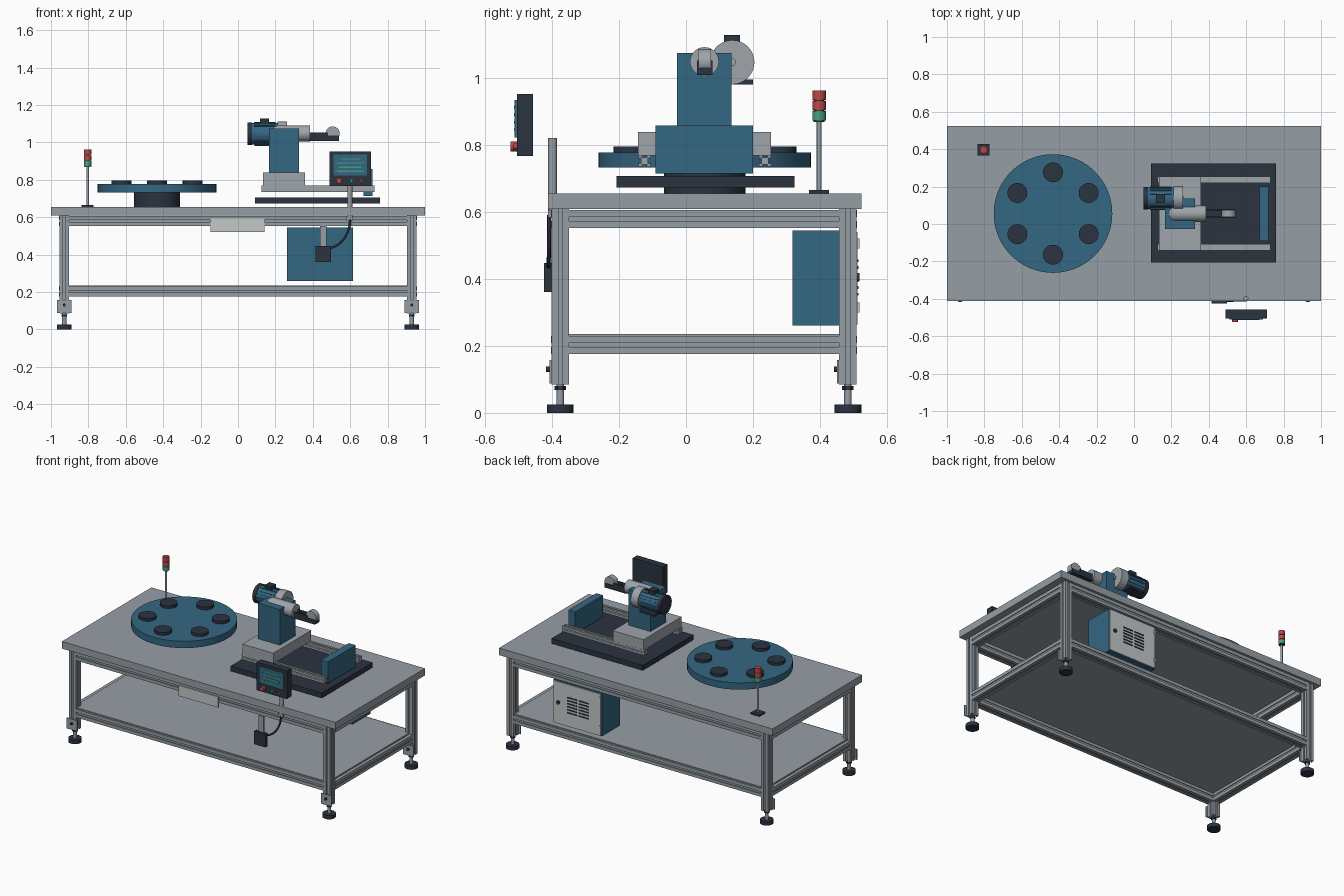
import bpy, bmesh, math
from mathutils import Matrix, Vector

if "Cube" in bpy.data.objects:
    bpy.data.objects.remove(bpy.data.objects["Cube"])


def material(name, hexcode):
    rgb = [int(hexcode[i:i + 2], 16) / 255 for i in (0, 2, 4)]
    lin = [c / 12.92 if c < 0.04 else ((c + 0.055) / 1.055) ** 2.4 for c in rgb]
    m = bpy.data.materials.new(name)
    m.diffuse_color = (*lin, 1)
    m.use_nodes = True
    m.node_tree.nodes["Principled BSDF"].inputs["Base Color"].default_value = m.diffuse_color
    return m


GREY = material("frame grey", "969fa5")
LIGHT = material("light grey", "c3c8c8")
STEEL = material("machine grey", "9fa5aa")
BLUE = material("machine blue", "346782")
DARK = material("dark slate", "2b3340")
RED = material("signal red", "bd4744")
GREEN = material("signal green", "45a080")

ROT = {'X': Matrix.Rotation(math.pi / 2, 4, 'Y'),
       'Y': Matrix.Rotation(-math.pi / 2, 4, 'X'),
       'Z': Matrix.Identity(4)}


def finish(name, bm, mat, smooth=False):
    bmesh.ops.recalc_face_normals(bm, faces=bm.faces)
    me = bpy.data.meshes.new(name)
    bm.to_mesh(me)
    bm.free()
    me.materials.append(mat)
    ob = bpy.data.objects.new(name, me)
    bpy.context.collection.objects.link(ob)
    if smooth:
        bpy.ops.object.select_all(action='DESELECT')
        ob.select_set(True)
        bpy.context.view_layer.objects.active = ob
        bpy.ops.object.shade_smooth_by_angle(angle=math.radians(35))
    return ob


def box(name, mat, x, y, z):
    """Box from (min, max) ranges."""
    bm = bmesh.new()
    lo, hi = Vector((x[0], y[0], z[0])), Vector((x[1], y[1], z[1]))
    bmesh.ops.create_cube(bm, size=1, matrix=Matrix.Translation((lo + hi) / 2)
                          @ Matrix.Diagonal((*(hi - lo), 1)))
    return finish(name, bm, mat)


def cyl(name, mat, base, r, length, axis='Z', r2=None, segs=40):
    """Cylinder or cone growing from base along the positive axis."""
    bm = bmesh.new()
    bmesh.ops.create_cone(bm, cap_ends=True, segments=segs, radius1=r,
                          radius2=r if r2 is None else r2, depth=length,
                          matrix=Matrix.Translation(base) @ ROT[axis]
                          @ Matrix.Translation((0, 0, length / 2)))
    return finish(name, bm, mat, True)


def slotted_bar(name, mat, base, size, length, axis):
    """Square extrusion with an undercut slot in each side."""
    bm = bmesh.new()
    side = [(.5, -.5), (.5, -.11), (.42, -.11), (.42, -.22), (.3, -.22),
            (.3, .22), (.42, .22), (.42, .11), (.5, .11)]
    verts = []
    for k in range(4):
        turn = Matrix.Rotation(k * math.pi / 2, 4, 'Z')
        verts += [bm.verts.new(turn @ Vector((a * size, b * size, 0))) for a, b in side]
    face = bm.faces.new(verts)
    ext = bmesh.ops.extrude_face_region(bm, geom=[face], use_keep_orig=True)
    top = [v for v in ext['geom'] if isinstance(v, bmesh.types.BMVert)]
    bmesh.ops.translate(bm, verts=top, vec=(0, 0, length))
    bmesh.ops.transform(bm, matrix=Matrix.Translation(base) @ ROT[axis], verts=bm.verts)
    return finish(name, bm, mat)


# Table: top, shelf, legs and feet
box("tabletop", GREY, (-1, 1), (-.411, .524), (.608, .655))
box("lower_shelf", GREY, (-.93, .93), (-.39, .498), (.226, .235))
LX, LY = .929, (-.375, .483)
for x in (-LX, LX):
    for y in LY:
        slotted_bar("leg", GREY, (x, y, .085), .052, .523, 'Z')
        cyl("foot_pad", DARK, (x, y, 0), .04, .025)
        cyl("foot_stem", GREY, (x, y, .025), .011, .06, segs=20)
        cyl("foot_nut", DARK, (x, y, .068), .017, .012, segs=6)
        box("leg_plate", GREY, (x - .038, x + .038), (y - .032, y - .026), (.088, .158))
        cyl("leg_plate_bolt", DARK, (x, y - .042, .13), .008, .011, 'Y', segs=16)

# Frame rails at two heights
for z in (.2025, .579):
    for y in LY:
        slotted_bar("long_rail", GREY, (-.905, y, z), .054, 1.81, 'X')
    for x in (-LX, LX):
        slotted_bar("short_rail", GREY, (x, -.35, z), .054, .808, 'Y')

box("front_plate", LIGHT, (-.147, .142), (-.409, -.402), (.522, .592))

# Turntable with six pucks
TX, TY = -.433, .056
cyl("turntable_base", DARK, (TX, TY, .655), .122, .078, segs=48)
cyl("turntable", BLUE, (TX, TY, .732), .317, .045, segs=72)
for k in range(6):
    a = math.radians(30 + 60 * k)
    cyl("turntable_puck", DARK, (TX + .22 * math.cos(a), TY + .22 * math.sin(a), .777),
        .053, .018)

# Slide base, slide rails, end stop and carriage
box("slide_base", DARK, (.09, .758), (-.207, .323), (.672, .706))
for y in (-.124, .236):
    slotted_bar("slide_rail", STEEL, (.125, y, .752), .035, .605, 'X')
box("end_stop", BLUE, (.67, .72), (-.091, .2), (.714, .857))
box("carriage", STEEL, (.133, .358), (-.143, .253), (.768, .838))
box("column", BLUE, (.165, .325), (-.027, .135), (.838, 1.073))

# Spindle, arm and wheel
SY, SZ = .055, 1.048
cyl("spindle_rear", STEEL, (.19, SY, SZ), .032, .02, 'X', r2=.043)
cyl("spindle", STEEL, (.21, SY, SZ), .043, .175, 'X')
box("tool_arm", DARK, (.38, .54), (.033, .079), (1.008, 1.036))
for y in (.033, .073):
    box("arm_cheek", DARK, (.38, .48), (y, y + .006), (1.03, 1.052))
cyl("contact_wheel", STEEL, (.506, .038, 1.047), .038, .036, 'Y')

# Motor
MY, MZ = .138, 1.046
cyl("motor_flange", STEEL, (.21, MY, MZ), .066, .052, 'X')
cyl("motor_flange_boss", STEEL, (.262, MY, MZ), .011, .006, 'X', segs=20)
cyl("motor_body", BLUE, (.07, MY, MZ), .058, .14, 'X')
for k in range(16):
    a = math.tau * k / 16
    fin = box("motor_fin", BLUE, (.085, .2), (-.003, .003), (.055, .063))
    fin.data.transform(Matrix.Translation((0, MY, MZ)) @ Matrix.Rotation(a, 4, 'X'))
cyl("motor_fan_cover", DARK, (.05, MY, MZ), .061, .025, 'X')
box("motor_terminal_box", DARK, (.117, .165), (.113, .161), (1.1, 1.127))
box("motor_foot", DARK, (.09, .2), (.135, .2), (.98, .994))

# Control panel
box("panel_case", DARK, (.488, .71), (-.504, -.457), (.767, .952))
box("panel_screen", BLUE, (.51, .69), (-.511, -.504), (.822, .934))
for i, w in enumerate((.10, .14, .12, .14)):
    z = .915 - i * .022
    box("screen_line", GREEN, (.6 - w / 2, .6 + w / 2), (-.513, -.511), (z - .007, z))
for x, r, mat, d in ((.54, .015, RED, .02), (.607, .009, GREEN, .01), (.66, .009, RED, .01)):
    cyl("panel_button", mat, (x, -.504 - d, .795), r, d, 'Y', segs=24)

# Panel pole and its clamp
cyl("panel_pole", GREY, (.598, -.398, .585), .0135, .235, segs=24)
box("pole_clamp", GREY, (.58, .616), (-.412, -.392), (.583, .605))

# Junction box, conduit and cable
box("junction_box", DARK, (.415, .497), (-.424, -.4), (.36, .447))
box("conduit", GREY, (.438, .474), (-.412, -.4), (.447, .552))
curve = bpy.data.curves.new("cable", 'CURVE')
curve.dimensions = '3D'
curve.bevel_depth = .006
curve.bevel_resolution = 2
sp = curve.splines.new('BEZIER')
sp.bezier_points.add(1)
for p, co, l, r in zip(sp.bezier_points, ((.6, -.408, .59), (.49, -.41, .435)),
                       ((.6, -.408, .62), (.55, -.41, .445)),
                       ((.6, -.408, .51), (.46, -.41, .43))):
    p.co, p.handle_left, p.handle_right = co, l, r
curve.materials.append(DARK)
bpy.context.collection.objects.link(bpy.data.objects.new("cable", curve))

# Electrical cabinet with rear door, vents, lock and hinges
box("cabinet", BLUE, (.262, .616), (.317, .503), (.26, .544))
box("cabinet_door", LIGHT, (.266, .612), (.503, .511), (.264, .54))
for x in (.39, .475):
    for i in range(6):
        z = .35 + i * .02
        box("cabinet_vent", DARK, (x - .035, x + .035), (.511, .514), (z, z + .008))
cyl("cabinet_lock", DARK, (.575, .511, .405), .012, .007, 'Y', segs=20)
for z in (.3, .49):
    box("cabinet_hinge", LIGHT, (.264, .276), (.508, .517), (z, z + .03))

# Signal tower
GX, GY = -.804, .397
box("signal_base", DARK, (GX - .032, GX + .032), (GY - .03, GY + .03), (.655, .665))
cyl("signal_pole", GREY, (GX, GY, .665), .007, .205, segs=20)
for z, mat in ((.872, GREEN), (.903, RED), (.934, RED)):
    cyl("signal_lamp", mat, (GX, GY, z), .02, .028, segs=28)
cyl("signal_core", DARK, (GX, GY, .868), .016, .08, segs=24)
